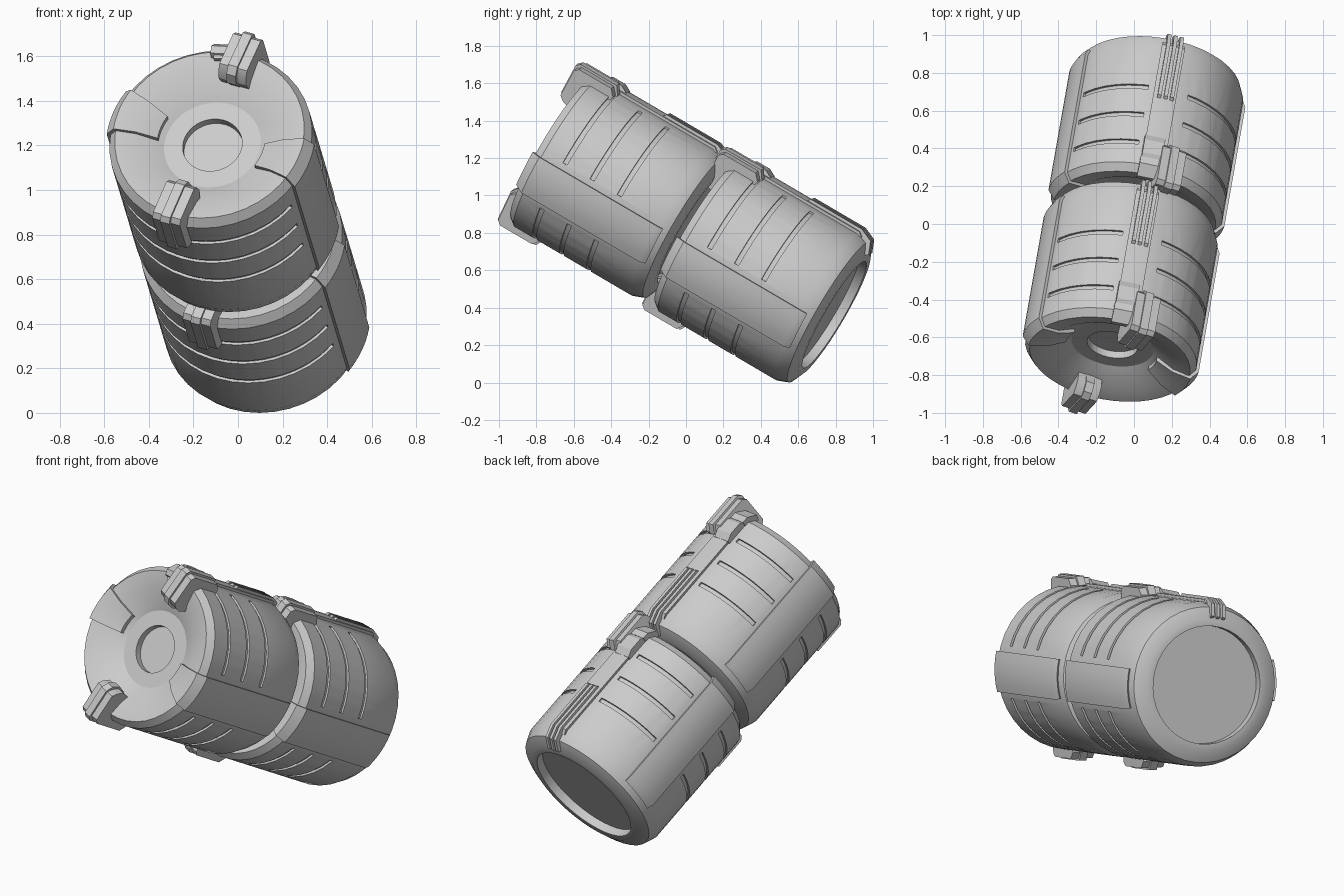
import bpy, bmesh
from math import sin, cos, radians, pi
from mathutils import Matrix, Vector

if "Cube" in bpy.data.objects:
    bpy.data.objects.remove(bpy.data.objects["Cube"])

PITCH = 0.905          # distance between the two stacked canisters
POSE = (Matrix.Translation((-0.12, -0.635, 1.2))
        @ Matrix.Rotation(radians(-10), 4, 'Z') @ Matrix.Rotation(radians(60), 4, 'X'))
parts = []


def polar(r, deg, t):
    a = radians(deg)
    return Vector((r * sin(a), r * cos(a), t))


def finish(name, bm, keep=True):
    bmesh.ops.recalc_face_normals(bm, faces=bm.faces)
    me = bpy.data.meshes.new(name)
    bm.to_mesh(me)
    bm.free()
    ob = bpy.data.objects.new(name, me)
    bpy.context.collection.objects.link(ob)
    if keep:
        parts.append(ob)
    return ob


def lathe(name, profile, seg=40):
    """Full turn of an open (r, t) profile whose ends are closed with flat caps."""
    bm = bmesh.new()
    rings = [[bm.verts.new(polar(r, 360 * i / seg, t)) for i in range(seg)] for r, t in profile]
    for a, b in zip(rings, rings[1:]):
        for i in range(seg):
            j = (i + 1) % seg
            bm.faces.new((a[i], a[j], b[j], b[i]))
    bm.faces.new(rings[0])
    bm.faces.new(rings[-1])
    return finish(name, bm)


def loft(bm, rings):
    """Closed solid through a row of matching outlines."""
    rings = [[bm.verts.new(p) for p in ring] for ring in rings]
    n = len(rings[0])
    for a, b in zip(rings, rings[1:]):
        for i in range(n):
            j = (i + 1) % n
            bm.faces.new((a[i], a[j], b[j], b[i]))
    bm.faces.new(rings[0])
    bm.faces.new(rings[-1])


def arc(bm, profile, d0, d1, step=5):
    """Closed (r, t) outline swept through part of a turn."""
    n = max(1, round((d1 - d0) / step))
    loft(bm, [[polar(r, d0 + (d1 - d0) * i / n, t) for r, t in profile] for i in range(n + 1)])


def plate(bm, profile, deg, offset, width):
    """Closed (r, t) outline extruded straight across the radius at deg."""
    side = polar(1, deg + 90, 0)
    loft(bm, [[polar(r, deg, t) + side * (offset + s * width / 2) for r, t in profile]
              for s in (-1, 1)])


# Canister shell: dished front with a centre well, bevelled back with a recess
shell = lathe("canister_shell", [
    (.135, -.04), (.135, 0), (.22, 0), (.34, .07), (.43, .09), (.46, .05),
    (.46, -.68), (.435, -.745), (.37, -.775), (.33, -.775), (.33, -.725)])

# Shallow grip grooves cut around the shell
bm = bmesh.new()
for t in (-.08, -.25, -.42):
    for d0, d1 in ((21, 89), (126, 268), (304, 354)):
        arc(bm, [(.447, t - .013), (.447, t + .013), (.49, t + .013), (.49, t - .013)], d0, d1)
cutter = finish("groove_cutter", bm, False)
cutter.hide_render = True
mod = shell.modifiers.new("grooves", 'BOOLEAN')
mod.operation, mod.object, mod.solver = 'DIFFERENCE', cutter, 'EXACT'
bpy.context.view_layer.objects.active = shell
bpy.ops.object.modifier_apply(modifier=mod.name)
bpy.data.objects.remove(cutter)

# Side panels folded over the front rim
for label, mid in (("right", 107.5), ("left", 287)):
    bm = bmesh.new()
    arc(bm, [(.245, .04), (.34, .088), (.437, .107), (.476, .056), (.476, -.68), (.46, -.715),
             (.44, -.70), (.44, .04), (.42, .07), (.34, .05), (.245, -.01)],
        mid - 14, mid + 14)
    finish(label + "_side_panel", bm)

# Three-plate clips hooked over the front rim
for label, deg in (("top", 17), ("bottom", 197)):
    bm = bmesh.new()
    for off, d in ((-.045, .012), (0, 0), (.045, .012)):
        plate(bm, [(.27 + d, .10), (.285 + d, .155 - d), (.32, .182 - d), (.495 - d, .178 - d),
                   (.515 - d, .155 - d), (.515 - d, -.07 + d), (.465, -.10 + d), (.44, -.08),
                   (.44, .05), (.40, .06), (.30, .03)], deg, off, .045)
    finish(label + "_clip", bm)

# Top strap running back from the clip and over the rear bevel
bm = bmesh.new()
arc(bm, [(.39, .10), (.437, .105), (.474, .056), (.474, -.685), (.455, -.71),
         (.44, -.69), (.44, .04), (.39, .07)], -2, 13)
finish("top_strap", bm)

# Buckle block at the front of the strap
bm = bmesh.new()
plate(bm, [(.45, .03), (.478, .03), (.497, .0), (.497, -.08), (.475, -.12), (.45, -.12)], 4, 0, .11)
plate(bm, [(.40, .08), (.41, .112), (.445, .118), (.487, .06), (.487, .02), (.44, .02)], 3, 0, .10)
finish("strap_buckle", bm)

# Thin ribs on the rear half of the strap
bm = bmesh.new()
for off in (-.034, 0, .034):
    plate(bm, [(.45, -.34), (.487, -.37), (.487, -.69), (.455, -.762), (.385, -.788),
               (.37, -.77), (.42, -.73), (.45, -.67)], 6, off, .02)
finish("strap_ribs", bm)

# Shade, pose and repeat for the rear canister
bpy.ops.object.select_all(action='DESELECT')
for ob in parts:
    ob.select_set(True)
bpy.context.view_layer.objects.active = shell
bpy.ops.object.shade_smooth_by_angle(angle=radians(28))
for ob in list(parts):
    twin = ob.copy()
    twin.name = "rear_" + ob.name
    bpy.context.collection.objects.link(twin)
    ob.matrix_world = POSE
    twin.matrix_world = POSE @ Matrix.Translation((0, 0, -PITCH))
    parts.append(twin)

# Settle on the ground and centre
bpy.context.view_layer.update()
pts = [ob.matrix_world @ v.co for ob in parts for v in ob.data.vertices]
lo = Vector([min(p[i] for p in pts) for i in range(3)])
hi = Vector([max(p[i] for p in pts) for i in range(3)])
shift = Vector((-(lo.x + hi.x) / 2, -(lo.y + hi.y) / 2, -lo.z))
for ob in parts:
    ob.matrix_world = Matrix.Translation(shift) @ ob.matrix_world
